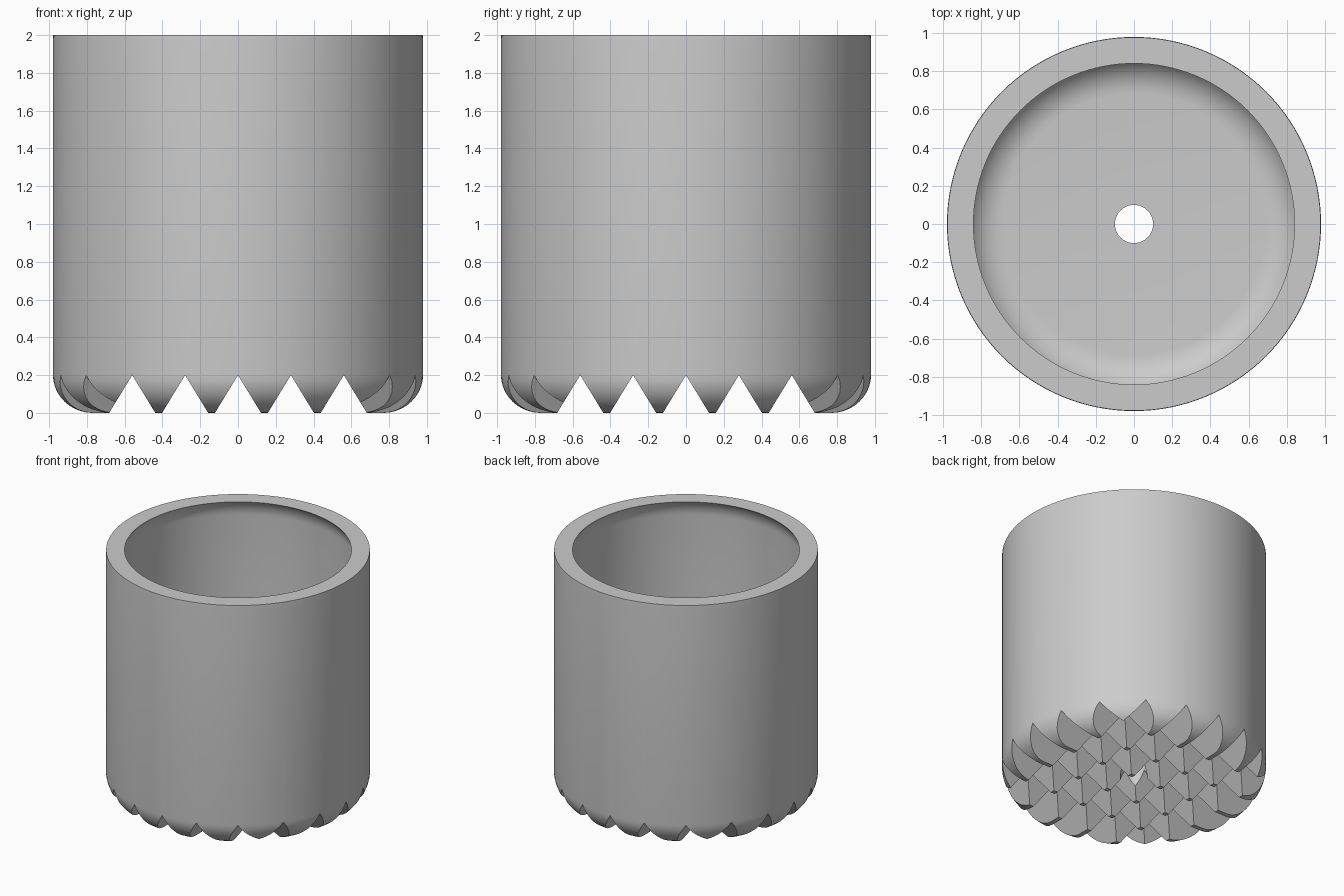
import bpy, bmesh, math
from mathutils import Matrix

if "Cube" in bpy.data.objects:
    bpy.data.objects.remove(bpy.data.objects["Cube"])

SEGMENTS = 128
OUTER_R, INNER_R, HOLE_R = 0.98, 0.885, 0.10
FILLET, FLOOR, HEIGHT = 0.2, 0.29, 2.0
GROOVE_STEP, GROOVE_HALF, GROOVE_TOP = 0.28, 0.122, 0.2

grey = bpy.data.materials.new("light grey")
grey.diffuse_color = (0.6, 0.6, 0.6, 1)
grey.use_nodes = True
grey.node_tree.nodes["Principled BSDF"].inputs["Base Color"].default_value = grey.diffuse_color


def arc(cx, cz, r, a0, a1, n=10):
    """Points on an arc in the profile plane, angles in degrees."""
    angles = [math.radians(a0 + (a1 - a0) * i / n) for i in range(n + 1)]
    return [(cx + r * math.cos(a), cz + r * math.sin(a)) for a in angles]


def make_object(name, bm):
    bmesh.ops.recalc_face_normals(bm, faces=bm.faces)
    mesh = bpy.data.meshes.new(name)
    bm.to_mesh(mesh)
    bm.free()
    mesh.materials.append(grey)
    obj = bpy.data.objects.new(name, mesh)
    bpy.context.collection.objects.link(obj)
    return obj


def lathe(name, profile):
    """Revolve a closed profile around z."""
    bm = bmesh.new()
    rings = []
    for i in range(SEGMENTS):
        a = 2 * math.pi * i / SEGMENTS
        rings.append([bm.verts.new((r * math.cos(a), r * math.sin(a), z))
                      for r, z in profile])
    n = len(profile)
    for i in range(SEGMENTS):
        a, b = rings[i], rings[(i + 1) % SEGMENTS]
        for j in range(n):
            k = (j + 1) % n
            bm.faces.new((a[j], b[j], b[k], a[k]))
    return make_object(name, bm)


def groove_cutter(name, turn):
    """Five parallel V-shaped prisms running along y, turned about z."""
    bm = bmesh.new()
    low = -0.02
    half = GROOVE_HALF * (GROOVE_TOP - low) / GROOVE_TOP
    for i in range(-2, 3):
        x = i * GROOVE_STEP
        section = [(x - half, low), (x + half, low), (x, GROOVE_TOP)]
        front = [bm.verts.new((px, -1.2, pz)) for px, pz in section]
        back = [bm.verts.new((px, 1.2, pz)) for px, pz in section]
        bm.faces.new(front)
        bm.faces.new(back[::-1])
        for j in range(3):
            k = (j + 1) % 3
            bm.faces.new((front[j], back[j], back[k], front[k]))
    bm.transform(Matrix.Rotation(turn, 4, 'Z'))
    obj = make_object(name, bm)
    obj.hide_render = True
    return obj


# Hollow cup: rounded base, inward-curving inner lip, drain hole in the floor
lip_z = HEIGHT - 0.125
lip_angle = math.degrees(math.asin((HEIGHT - lip_z) / FILLET))
profile = [(HOLE_R, 0)]
profile += arc(OUTER_R - FILLET, FILLET, FILLET, -90, 0)
profile += [(OUTER_R, HEIGHT - 0.03), (OUTER_R - 0.002, HEIGHT)]
profile += arc(INNER_R - FILLET, lip_z, FILLET, lip_angle, 0, 8)
profile += arc(INNER_R - FILLET, FLOOR + FILLET, FILLET, 0, -90)
profile += [(HOLE_R, FLOOR)]
cup = lathe("cup_body", profile)

# Crossed V grooves leave a grid of blunt pyramid feet
bpy.context.view_layer.objects.active = cup
cup.select_set(True)
for name, turn in (("grooves_along_y", 0), ("grooves_along_x", math.pi / 2)):
    cutter = groove_cutter(name, turn)
    mod = cup.modifiers.new(name, 'BOOLEAN')
    mod.operation = 'DIFFERENCE'
    mod.solver = 'EXACT'
    mod.object = cutter
    bpy.ops.object.modifier_apply(modifier=mod.name)
    bpy.data.objects.remove(cutter)

bpy.ops.object.shade_smooth_by_angle(angle=math.radians(30))
